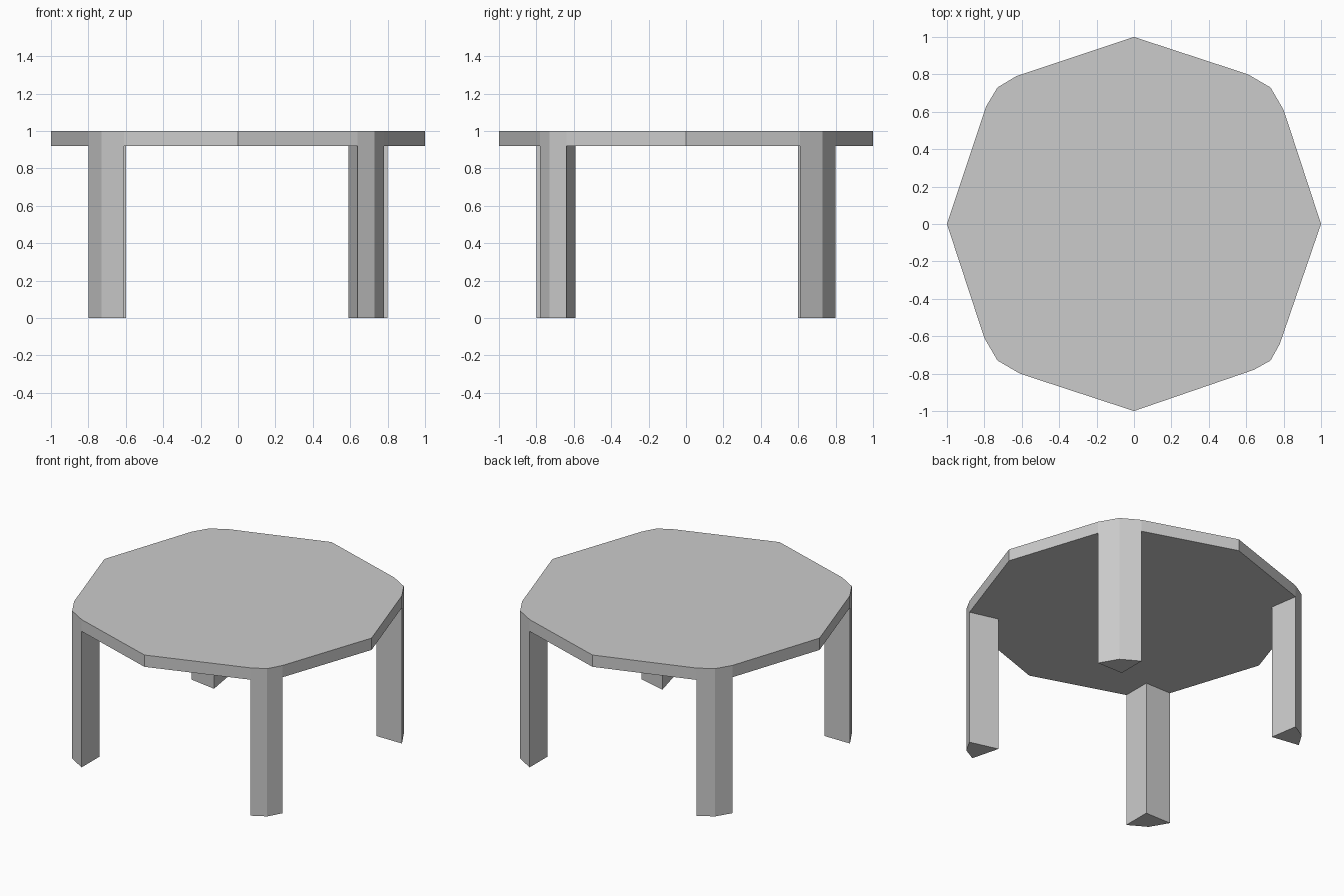
import bpy
import bmesh

if "Cube" in bpy.data.objects:
    bpy.data.objects.remove(bpy.data.objects["Cube"])

TOP_Z, UNDER_Z = 1.0, 0.92


def prism(name, outline, z0, z1):
    """Extrude a flat outline from z0 up to z1."""
    bm = bmesh.new()
    face = bm.faces.new([bm.verts.new((x, y, z0)) for x, y in outline])
    ext = bmesh.ops.extrude_face_region(bm, geom=[face], use_keep_orig=True)
    verts = [v for v in ext["geom"] if isinstance(v, bmesh.types.BMVert)]
    bmesh.ops.translate(bm, verts=verts, vec=(0, 0, z1 - z0))
    bmesh.ops.recalc_face_normals(bm, faces=bm.faces[:])
    mesh = bpy.data.meshes.new(name)
    bm.to_mesh(mesh)
    bm.free()
    obj = bpy.data.objects.new(name, mesh)
    bpy.context.collection.objects.link(obj)
    return obj


# Corner legs, counter-clockwise: side signs, outer long/short offsets, inner corner
corners = [
    ("back_right_leg", 1, 1, 0.80, 0.61, 0.61),
    ("back_left_leg", -1, 1, 0.79, 0.63, 0.60),
    ("front_left_leg", -1, -1, 0.80, 0.61, 0.61),
    ("front_right_leg", 1, -1, 0.78, 0.64, 0.59),
]
tips = [(0, 1), (-1, 0), (0, -1), (1, 0)]

top_outline = []
for (name, sx, sy, far, near, inner), tip in zip(corners, tips):
    # Chamfered outer corner shared by the leg and the tabletop rim
    outer = [(sx * far, sy * near), (sx * 0.73, sy * 0.73), (sx * near, sy * far)]
    if sx * sy < 0:
        outer.reverse()
    prism(name, outer + [(sx * inner, sy * inner)], 0.0, UNDER_Z)
    top_outline += outer + [tip]

# Tabletop with a pointed middle on every side
prism("tabletop", top_outline, UNDER_Z, TOP_Z)
